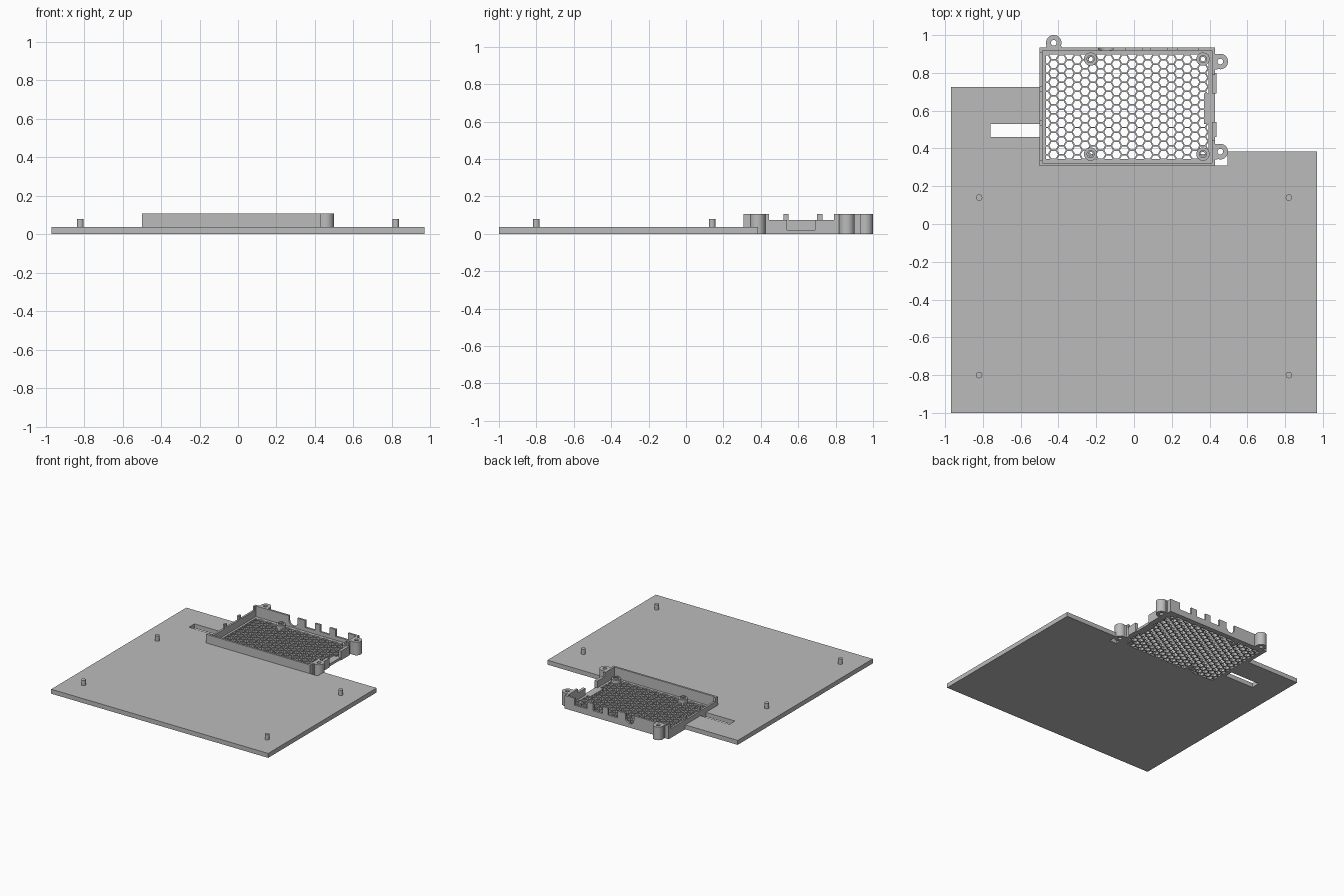
import bpy, bmesh, math
from mathutils import Vector

cube = bpy.data.objects.get("Cube")
if cube:
    bpy.data.objects.remove(cube, do_unlink=True)

grey = bpy.data.materials.new("plain grey")
grey.use_nodes = True
grey.diffuse_color = (0.5, 0.5, 0.5, 1)
grey.node_tree.nodes["Principled BSDF"].inputs["Base Color"].default_value = (0.5, 0.5, 0.5, 1)


def finish(name, bm, smooth=False):
    bmesh.ops.recalc_face_normals(bm, faces=bm.faces)
    mesh = bpy.data.meshes.new(name)
    bm.to_mesh(mesh)
    bm.free()
    mesh.materials.append(grey)
    obj = bpy.data.objects.new(name, mesh)
    bpy.context.collection.objects.link(obj)
    if smooth:
        bpy.ops.object.select_all(action='DESELECT')
        obj.select_set(True)
        bpy.context.view_layer.objects.active = obj
        bpy.ops.object.shade_smooth_by_angle()
    return obj


def prism(name, points, direction):
    """Extrude a closed outline along a direction."""
    bm = bmesh.new()
    face = bm.faces.new([bm.verts.new(p) for p in points])
    out = bmesh.ops.extrude_face_region(bm, geom=[face], use_keep_orig=True)
    verts = [v for v in out["geom"] if isinstance(v, bmesh.types.BMVert)]
    bmesh.ops.translate(bm, verts=verts, vec=direction)
    return finish(name, bm)


def box(name, x0, x1, y0, y1, z0, z1):
    return prism(name, [(x0, y0, z0), (x1, y0, z0), (x1, y1, z0), (x0, y1, z0)],
                 (0, 0, z1 - z0))


def tube(name, x, y, outer, inner, z0, z1, sides=32):
    """Upright ring with a through hole."""
    bm = bmesh.new()
    section = [(outer, z0), (outer, z1), (inner, z1), (inner, z0)]
    rings = []
    for i in range(sides):
        a = math.tau * i / sides
        rings.append([bm.verts.new((x + r * math.cos(a), y + r * math.sin(a), z))
                      for r, z in section])
    for i in range(sides):
        a, b = rings[i], rings[(i + 1) % sides]
        for j in range(4):
            k = (j + 1) % 4
            bm.faces.new((a[j], b[j], b[k], a[k]))
    return finish(name, bm, True)


def peg(name, x, y, r, z0, z1):
    bm = bmesh.new()
    bmesh.ops.create_cone(bm, cap_ends=True, segments=24, radius1=r, radius2=r, depth=z1 - z0)
    bmesh.ops.translate(bm, verts=bm.verts, vec=(x, y, (z0 + z1) / 2))
    return finish(name, bm, True)


# Base plate with tray recess and side slot
outline = [(-.97, -1), (.97, -1), (.97, .385), (.495, .385), (.495, .31), (-.5, .31),
           (-.5, .46), (-.76, .46), (-.76, .53), (-.5, .53), (-.5, .725), (-.97, .725)]
prism("base_plate", [(x, y, 0) for x, y in outline], (0, 0, .036))
for x in (-.82, .82):
    for y in (-.8, .14):
        peg("locating_peg", x, y, .017, .03, .078)

# Tray extents
X0, X1, Y0, Y1 = -.5, .43, .308, .935
TOP, LOW, FLOOR, WALL = .106, .074, .02, .016
GX0, GX1, GY0, GY1 = -.467, .395, .343, .897

# Tray floor border and card recess
box("floor_border_front", X0, X1, Y0, GY0, 0, FLOOR)
box("floor_border_back", X0, X1, GY1, Y1, 0, FLOOR)
box("floor_border_right", X0, GX0, GY0, GY1, 0, FLOOR)
box("floor_border_left", GX1, X1, GY0, GY1, 0, FLOOR)
box("card_recess_floor", .37, GX1, .53, .69, 0, FLOOR)

# Honeycomb vent, trimmed to the floor opening
bm = bmesh.new()
R, rib = .0277, .0045
dx, dy = 1.5 * R, math.sqrt(3) * R
for i in range(int((GX1 - GX0) / dx) + 3):
    for j in range(int((GY1 - GY0) / dy) + 3):
        c = Vector((GX0 + i * dx, GY0 + (j - .5 * (i % 2)) * dy, 0))
        spokes = [Vector((math.cos(math.pi * k / 3), math.sin(math.pi * k / 3), 0)) for k in range(6)]
        outer = [bm.verts.new(c + R * s) for s in spokes]
        inner = [bm.verts.new(c + (R - rib) * s) for s in spokes]
        for k in range(6):
            n = (k + 1) % 6
            bm.faces.new((outer[k], outer[n], inner[n], inner[k]))
bmesh.ops.remove_doubles(bm, verts=bm.verts, dist=.0005)
for co, no in (((GX0, 0, 0), (-1, 0, 0)), ((GX1, 0, 0), (1, 0, 0)),
               ((0, GY0, 0), (0, -1, 0)), ((0, GY1, 0), (0, 1, 0))):
    bmesh.ops.bisect_plane(bm, geom=bm.verts[:] + bm.edges[:] + bm.faces[:],
                           plane_co=co, plane_no=no, clear_outer=True)
out = bmesh.ops.extrude_face_region(bm, geom=bm.faces[:], use_keep_orig=True)
bmesh.ops.translate(bm, verts=[v for v in out["geom"] if isinstance(v, bmesh.types.BMVert)],
                    vec=(0, 0, FLOOR))
finish("honeycomb_vent", bm)

# Front wall
box("front_wall", X0, X1, Y0, Y0 + WALL, 0, TOP)

# Back wall with a round notch and three square port notches
top_line = [(X0, TOP)]
r, cx, cz = .038, -.15, .07
top_line.append((cx - r, TOP))
for i in range(13):
    a = math.pi * (1 + i / 12)
    top_line.append((cx + r * math.cos(a), cz + r * math.sin(a)))
top_line.append((cx + r, TOP))
for mid, half in ((0, .043), (.133, .043), (.285, .055)):
    top_line += [(mid - half, TOP), (mid - half, .05), (mid + half, .05), (mid + half, TOP)]
top_line += [(X1, TOP), (X1, 0), (X0, 0)]
prism("back_wall", [(x, Y1, z) for x, z in top_line], (0, -WALL, 0))

# Side wall with low port openings and two dividers
steps = [(Y0, 0), (Y0, TOP), (Y0 + .03, TOP), (Y0 + .03, LOW)]
for mid in (.535, .715):
    steps += [(mid - .014, LOW), (mid - .014, TOP), (mid + .014, TOP), (mid + .014, LOW)]
steps += [(Y1 - .03, LOW), (Y1 - .03, TOP), (Y1, TOP), (Y1, 0)]
prism("right_port_wall", [(X0, y, z) for y, z in steps], (WALL, 0, 0))

# Opposite wall, stepped down around the card opening
steps = [(Y0, 0), (Y0, TOP), (.445, TOP), (.445, LOW), (.54, LOW), (.54, FLOOR),
         (.69, FLOOR), (.69, LOW), (.79, LOW), (.79, TOP), (Y1, TOP), (Y1, 0)]
prism("left_card_wall", [(X1, y, z) for y, z in steps], (-WALL, 0, 0))
for y0, y1 in ((.46, .54), (.69, .8)):
    box("card_opening_lip", X1 - .004, X1 + .008, y0, y1, 0, LOW)

# Screw ears
EAR = .041
for x, y in ((.457, .86), (.457, .383)):
    tube("screw_ear", x, y, EAR, .015, 0, TOP)
    box("ear_web", X1 - .01, x - .016, y - EAR, y + EAR, 0, TOP)
tube("screw_ear", -.425, .959, EAR, .015, 0, TOP)
box("ear_web", -.425 - EAR, -.425 + EAR, Y1 - .01, .943, 0, TOP)

# Board standoffs with raised collars
for x in (-.23, .365):
    for y in (.37, .873):
        tube("standoff", x, y, .035, .012, 0, .045)
        tube("standoff_collar", x, y, .021, .012, .04, .056)
